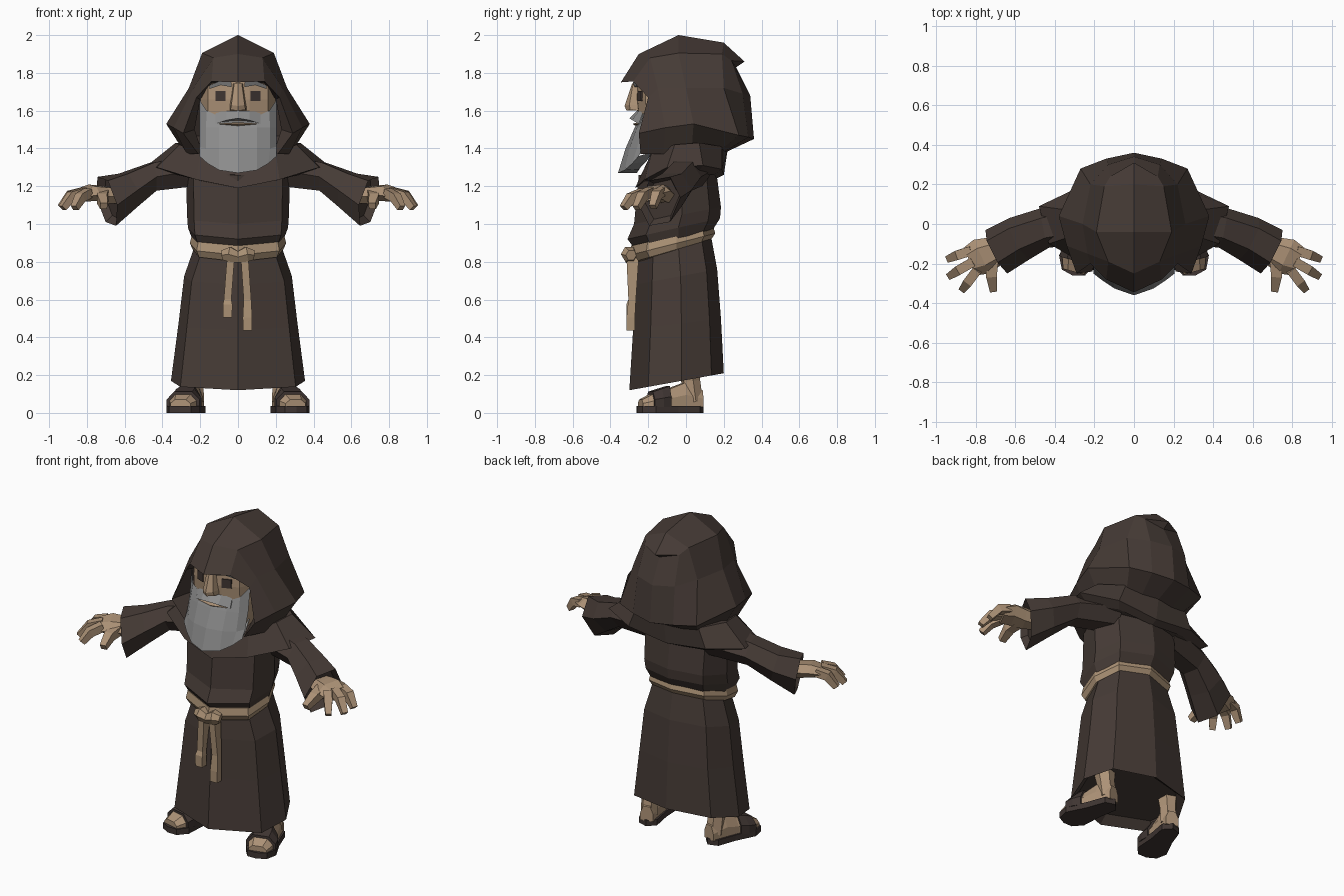
import bpy, bmesh, math
from mathutils import Vector, Matrix


def material(name, rgb):
    m = bpy.data.materials.new(name)
    m.diffuse_color = (*rgb, 1)
    return m


ROBE = material("brown cloth", (0.060, 0.043, 0.036))
SKIN = material("tan skin", (0.42, 0.29, 0.185))
ROPE = material("tan rope", (0.40, 0.28, 0.175))
GREY = material("grey hair", (0.27, 0.27, 0.27))
DARK = material("dark leather", (0.05, 0.036, 0.032))


def loft(name, rings, mat, mirror=False, closed=True, caps=True, xf=None):
    """Skin a list of equal-length rings, optionally mirrored across x."""
    bm = bmesh.new()
    rows = [[bm.verts.new(Vector(p)) for p in r] for r in rings]
    n = len(rows[0])
    for a, b in zip(rows, rows[1:]):
        for i in range(n if closed else n - 1):
            j = (i + 1) % n
            bm.faces.new((a[i], a[j], b[j], b[i]))
    if caps and closed:
        bm.faces.new(rows[0][::-1])
        bm.faces.new(rows[-1])
    bmesh.ops.remove_doubles(bm, verts=bm.verts, dist=0.0005)
    bmesh.ops.recalc_face_normals(bm, faces=bm.faces)
    if xf:
        bm.transform(xf)
    me = bpy.data.meshes.new(name)
    bm.to_mesh(me)
    bm.free()
    me.materials.append(mat)
    ob = bpy.data.objects.new(name, me)
    bpy.context.collection.objects.link(ob)
    if mirror:
        ob.modifiers.new("mirror", 'MIRROR')
    return ob


def sym(half):
    """Close a half outline (front centre to back centre) into a full ring."""
    return half + [(-x, y, z) for x, y, z in half[-2:0:-1]]


def body(w, yf, yb, zf, zb):
    """Eight-sided body section, tilted from front height to back height."""
    plan = [(0, 0), (.86, .2), (1, .55), (.76, .87), (0, 1)]
    return sym([(w * x, yf + (yb - yf) * t, zf + (zb - zf) * t) for x, t in plan])


def oval(c, side, up, n=6):
    c, side, up = Vector(c), Vector(side), Vector(up)
    off = math.pi / 4 if n == 4 else 0
    return [c + side * math.cos(off + i * math.tau / n) + up * math.sin(off + i * math.tau / n)
            for i in range(n)]


def tube(name, pts, radii, mat, n=6, mirror=True, xf=None):
    pts = [Vector(p) for p in pts]
    rings = []
    for i, p in enumerate(pts):
        d = (pts[min(i + 1, len(pts) - 1)] - pts[max(i - 1, 0)]).normalized()
        ref = Vector((0, 1, 0)) if abs(d.z) > .9 else Vector((0, 0, 1))
        s = d.cross(ref).normalized()
        rings.append(oval(p, s * radii[i], s.cross(d) * radii[i], n))
    return loft(name, rings, mat, mirror, xf=xf)


def rect(x0, x1, y0, y1, z):
    return [(x0, y0, z), (x1, y0, z), (x1, y1, z), (x0, y1, z)]


# Robe: skirt and torso
loft("skirt", [body(.31, -.25, .15, .17, .25), body(.355, -.30, .20, .12, .21),
               body(.315, -.28, .185, .44, .5), body(.285, -.265, .165, .68, .76),
               body(.225, -.25, .13, .83, .95)], ROBE)
loft("torso", [body(.235, -.25, .13, .84, .95), body(.265, -.31, .18, .92, 1.03),
               body(.27, -.275, .185, 1.0, 1.09), body(.275, -.25, .16, 1.26, 1.28)], ROBE)

# Shoulder cape
loft("shoulder_cape", [
    sym([(0, -.22, 1.22), (.2, -.19, 1.23), (.36, -.07, 1.27), (.40, .06, 1.27), (.24, .15, 1.26), (0, .16, 1.24)]),
    sym([(0, -.27, 1.19), (.22, -.22, 1.235), (.43, -.10, 1.30), (.48, .09, 1.31), (.27, .19, 1.29), (0, .20, 1.26)]),
    sym([(0, -.20, 1.34), (.2, -.18, 1.38), (.31, -.06, 1.42), (.33, .07, 1.43), (.22, .19, 1.41), (0, .22, 1.39)])], ROBE)

# Hood: arches from lining and brim to the drooping tip at the back
loft("hood", [
    [(0, -.22, 1.76), (.14, -.20, 1.74), (.20, -.14, 1.66), (.23, -.14, 1.5), (.19, -.16, 1.38)],
    [(0, -.345, 1.75), (.14, -.28, 1.755), (.22, -.20, 1.67), (.29, -.25, 1.48), (.21, -.24, 1.37)],
    [(0, -.25, 1.90), (.13, -.19, 1.88), (.235, -.15, 1.72), (.34, -.11, 1.51), (.27, -.12, 1.37)],
    [(0, -.04, 2.0), (.19, -.04, 1.905), (.26, .0, 1.72), (.38, .04, 1.53), (.29, .03, 1.39)],
    [(0, .20, 1.96), (.15, .19, 1.90), (.22, .20, 1.72), (.27, .28, 1.47), (.20, .17, 1.38)],
    [(0, .31, 1.86), (.12, .24, 1.865), (.13, .30, 1.69), (.14, .33, 1.46), (.11, .20, 1.38)],
    [(0, .31, 1.86), (0, .265, 1.83), (0, .34, 1.68), (0, .36, 1.45), (0, .21, 1.38)]],
    ROBE, mirror=True, closed=False)


# Head and face
def face(z, s=1.0):
    return sym([(0, -.265 * s, z), (.06, -.255 * s, z), (.16, -.215 * s, z),
                (.20 * s, -.13, z), (.17 * s, .12, z), (0, .17, z)])


loft("head", [face(1.36, .8), face(1.55, .96), face(1.66), face(1.77, .98)], SKIN)
loft("nose", [sym([(0, -.315, 1.60), (.04, -.295, 1.605), (.045, -.24, 1.60), (0, -.22, 1.6)]),
              sym([(0, -.325, 1.625), (.035, -.30, 1.63), (.045, -.24, 1.63), (0, -.22, 1.63)]),
              sym([(0, -.285, 1.745), (.02, -.28, 1.745), (.028, -.24, 1.745), (0, -.22, 1.745)])], SKIN)
loft("eye", [[(x, y - .006, z), (x, y + .002, z), (x + .052, y + .023, z), (x + .052, y + .015, z)]
             for x, y, z in [(.066, -.252, 1.65), (.066, -.252, 1.705)]], DARK, mirror=True)
loft("eyebrow", [[(x, y, z), (x, y + .04, z), (x, y + .04, z + h), (x, y - .01, z + h)]
                 for x, y, z, h in [(.035, -.272, 1.725, .025), (.09, -.258, 1.735, .025),
                                    (.15, -.23, 1.715, .02)]], GREY, mirror=True)

# Beard and moustache
loft("beard", [
    [(0, -.24, 1.57), (.10, -.235, 1.57), (.165, -.215, 1.60), (.205, -.17, 1.66)],
    [(0, -.272, 1.51), (.10, -.26, 1.51), (.17, -.235, 1.51), (.205, -.19, 1.51)],
    [(0, -.32, 1.40), (.10, -.30, 1.40), (.17, -.26, 1.40), (.205, -.22, 1.41)],
    [(0, -.36, 1.27), (.10, -.325, 1.285), (.16, -.285, 1.32), (.205, -.25, 1.36)],
    [(0, -.26, 1.27), (.10, -.25, 1.29), (.14, -.21, 1.33), (.18, -.18, 1.38)],
    [(0, -.18, 1.40), (.10, -.17, 1.41), (.14, -.16, 1.42), (.18, -.14, 1.44)]],
    GREY, mirror=True, closed=False)
loft("moustache", [[(0, -.25, 1.61), (0, -.30, 1.56), (0, -.24, 1.545)],
                   [(.06, -.245, 1.605), (.06, -.285, 1.55), (.06, -.235, 1.54)],
                   [(.12, -.23, 1.585), (.12, -.25, 1.53), (.12, -.225, 1.53)]], GREY, mirror=True)
loft("lip", [[(0, -.25, 1.54), (0, -.283, 1.53), (0, -.26, 1.515)],
             [(.10, -.24, 1.535), (.10, -.255, 1.53), (.10, -.245, 1.525)]], SKIN, mirror=True)

# Rope belt, knot and hanging ends
loft("rope_belt", [body(.22, -.24, .12, .80, .92), body(.24, -.275, .135, .80, .92),
                   body(.255, -.30, .155, .835, .95), body(.245, -.29, .145, .885, .985),
                   body(.22, -.24, .12, .885, .985)], ROPE)
tube("rope_knot", [(-.08, -.29, .835), (-.045, -.30, .84), (0, -.30, .825), (.045, -.30, .84), (.08, -.29, .835)],
     [.03, .045, .035, .045, .03], ROPE, mirror=False)
for x, z in ((-.055, .505), (.05, .435)):
    loft("rope_end", [rect(x - .024, x + .024, -.315, -.27, z), rect(x - .025, x + .025, -.315, -.27, z + .07),
                      rect(x - .02, x + .02, -.305, -.265, .6), rect(x * .7 - .02, x * .7 + .02, -.315, -.25, .82)], ROPE)

# Sleeves with hollow cuffs
loft("sleeve", [oval((.20, .03, 1.29), (0, .12, 0), (0, 0, .10)),
                oval((.45, -.02, 1.25), (.02, .10, 0), (.01, 0, .085)),
                oval((.58, -.075, 1.18), (.05, .105, 0), (.03, 0, .10)),
                oval((.695, -.14, 1.12), (.055, .11, .02), (.025, 0, .138)),
                oval((.66, -.125, 1.13), (.045, .09, .02), (.02, 0, .11))], ROBE, mirror=True)

# Hands: palm, three fingers and thumb
loft("palm", [oval((.63, -.11, 1.15), (.03, .055, 0), (0, 0, .045)),
              oval((.71, -.14, 1.155), (.035, .07, .01), (0, 0, .05)),
              oval((.77, -.165, 1.165), (.04, .085, .01), (0, 0, .045)),
              oval((.83, -.19, 1.155), (.03, .07, .01), (0, 0, .035))], SKIN, mirror=True)
for k, m, t in (((.82, -.135, 1.17), (.885, -.155, 1.155), (.935, -.175, 1.09)),
                ((.81, -.19, 1.17), (.88, -.23, 1.15), (.93, -.262, 1.085)),
                ((.79, -.23, 1.165), (.835, -.29, 1.14), (.865, -.33, 1.085))):
    tube("finger", [k, m, t], [.034, .034, .024], SKIN, n=4)
tube("thumb", [(.715, -.18, 1.15), (.72, -.26, 1.135), (.71, -.335, 1.095)], [.042, .038, .026], SKIN, n=4)

# Feet in sandals, turned outward
turn = Matrix.Translation((.235, .02, 0)) @ Matrix.Rotation(math.radians(15), 4, 'Z')


def foot_section(y, w, h, z0=.03):
    return [(-w, y, z0), (w, y, z0), (w, y, z0 + (h - z0) * .5), (w * .55, y, h), (-w * .55, y, h), (-w, y, z0 + (h - z0) * .5)]


outline = sym([(0, -.29), (.06, -.275), (.092, -.21), (.065, -.08), (.055, .04), (0, .075)]
              and [(x, y, 0) for x, y in ((0, -.29), (.06, -.275), (.092, -.21), (.065, -.08), (.055, .04), (0, .075))])
loft("sandal_sole", [outline, [(x, y, .037) for x, y, z in outline]], DARK, mirror=True, xf=turn)
loft("foot", [foot_section(-.27, .055, .07), foot_section(-.20, .08, .105), foot_section(-.11, .06, .13),
              foot_section(-.03, .05, .16), foot_section(.065, .04, .12)], SKIN, mirror=True, xf=turn)
loft("sandal_strap", [foot_section(-.215, .09, .112), foot_section(-.165, .088, .128),
                      foot_section(-.12, .072, .142)], DARK, mirror=True, xf=turn)
tube("ankle", [(0, .02, .06), (0, .005, .17), (0, -.005, .26)], [.052, .052, .065], SKIN, xf=turn)
